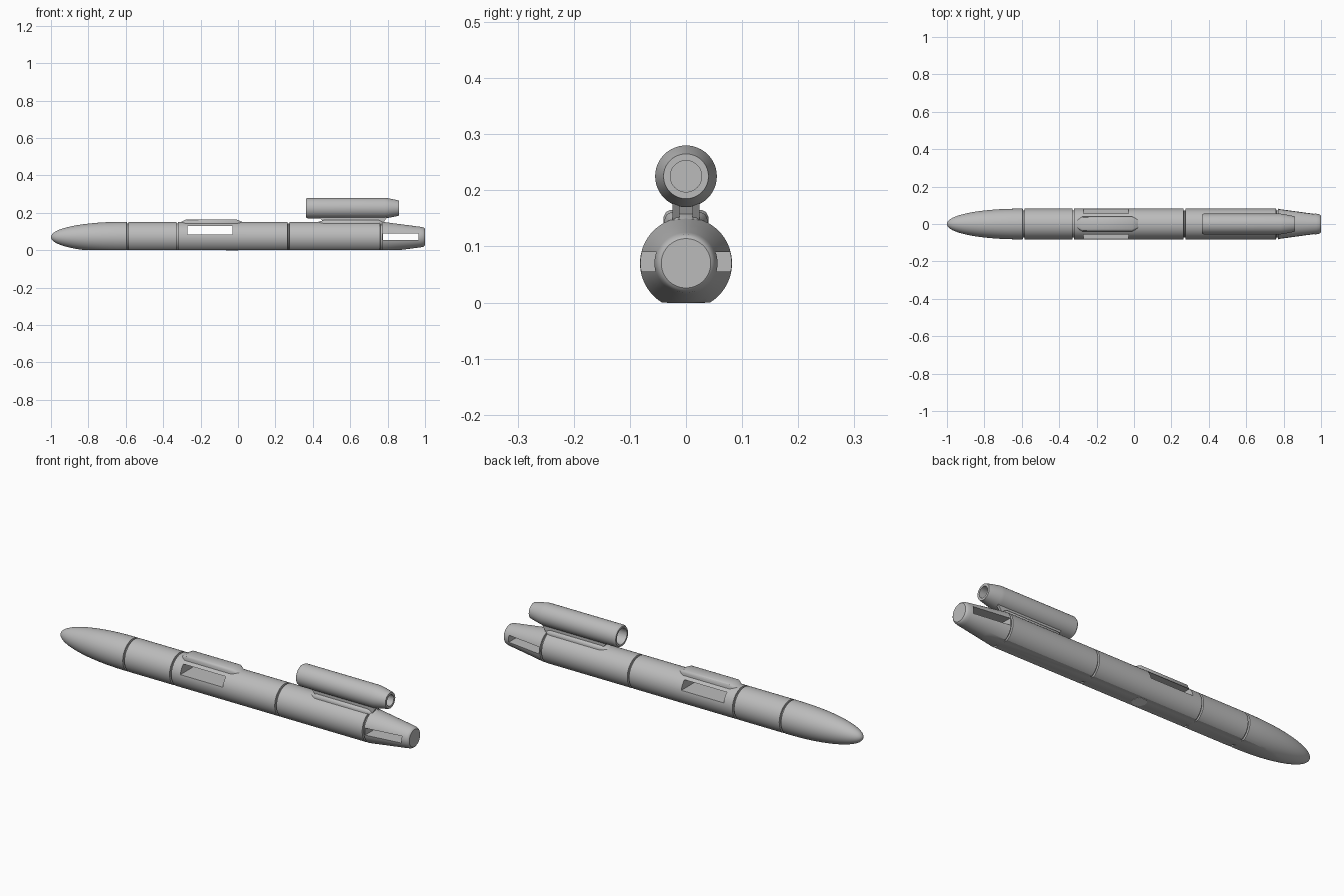
import bpy, bmesh, math

if "Cube" in bpy.data.objects:
    bpy.data.objects.remove(bpy.data.objects["Cube"])

AXIS_Z = 0.07
R = 0.082


def material(name, value):
    m = bpy.data.materials.new(name)
    m.diffuse_color = (value, value, value, 1)
    m.use_nodes = True
    m.node_tree.nodes["Principled BSDF"].inputs["Base Color"].default_value = m.diffuse_color
    return m


GREY = material("hull grey", 0.5)
WHITE = material("port white", 0.85)


def finish(name, bm, mat=GREY):
    bmesh.ops.recalc_face_normals(bm, faces=bm.faces[:])
    me = bpy.data.meshes.new(name)
    bm.to_mesh(me)
    bm.free()
    me.materials.append(mat)
    ob = bpy.data.objects.new(name, me)
    bpy.context.collection.objects.link(ob)
    return ob


def smooth(ob, angle=28):
    bpy.ops.object.select_all(action='DESELECT')
    ob.select_set(True)
    bpy.context.view_layer.objects.active = ob
    bpy.ops.object.shade_smooth_by_angle(angle=math.radians(angle))


def loft(name, rings):
    """Skin closed rings of points and cap both ends."""
    bm = bmesh.new()
    loops = [[bm.verts.new(p) for p in ring] for ring in rings]
    n = len(loops[0])
    for a, b in zip(loops, loops[1:]):
        for i in range(n):
            j = (i + 1) % n
            bm.faces.new((a[i], a[j], b[j], b[i]))
    bm.faces.new(loops[0])
    bm.faces.new(loops[-1])
    return finish(name, bm)


def lathe_x(name, profile, z, n=64):
    """Turn (x, radius) points about a lengthwise axis."""
    return loft(name, [[(x, r * math.sin(2 * math.pi * i / n),
                         z + r * math.cos(2 * math.pi * i / n))
                        for i in range(n)] for x, r in profile])


def box(name, x0, x1, y0, y1, z0, z1):
    return loft(name, [[(x, y0, z0), (x, y1, z0), (x, y1, z1), (x, y0, z1)]
                       for x in (x0, x1)])


def cut(ob, cutter):
    mod = ob.modifiers.new("cut", 'BOOLEAN')
    mod.operation = 'DIFFERENCE'
    mod.solver = 'EXACT'
    mod.object = cutter
    bpy.context.view_layer.objects.active = ob
    bpy.ops.object.modifier_apply(modifier=mod.name)
    bpy.data.objects.remove(cutter)


# hull: elliptical nose, straight body with panel grooves, tapered tail
profile = []
for i in range(1, 17):
    t = math.pi / 2 * i / 16
    if i == 1:
        profile.append((-0.9995, 0.004))
    profile.append((-0.61 - 0.39 * math.cos(t), R * math.sin(t) ** 0.95))
for gx in (-0.59, -0.325, 0.27, 0.765):
    profile += [(gx - 0.005, R), (gx - 0.004, R - 0.01),
                (gx + 0.004, R - 0.01), (gx + 0.005, R)]
profile += [(0.86, 0.07), (0.975, 0.055), (0.99, 0.052), (0.997, 0.048), (1.0, 0.044)]
hull = lathe_x("hull", profile, AXIS_Z)

# flat keel and the two pairs of side openings
cut(hull, box("keel_cutter", -1.2, 1.2, -0.3, 0.3, -0.2, 0.0))
cut(hull, box("mid_slot_cutter", -0.27, -0.03, -0.3, 0.3, 0.085, 0.13))
cut(hull, box("tail_slot_cutter", 0.775, 0.965, -0.3, 0.3, 0.055, 0.09))
smooth(hull)

# port on the keel
bm = bmesh.new()
bmesh.ops.create_circle(bm, cap_ends=True, segments=32, radius=0.034)
for v in bm.verts:
    v.co.x -= 0.03
ext = bmesh.ops.extrude_face_region(bm, geom=bm.faces[:])
for v in [g for g in ext["geom"] if isinstance(g, bmesh.types.BMVert)]:
    v.co.z += 0.003
bmesh.ops.translate(bm, verts=bm.verts[:], vec=(0, 0, -0.001))
finish("keel_port", bm, WHITE)


# dorsal fairing with rounded shoulders and tapered ends
def fairing_ring(x, half, top):
    pts = [(half, 0.135), (half, top - 0.012), (half * 0.9, top - 0.004),
           (half * 0.7, top)]
    pts += [(-y, z) for y, z in reversed(pts)]
    return [(x, y, z) for y, z in pts]


fairing = loft("dorsal_fairing", [fairing_ring(*s) for s in (
    (-0.305, 0.022, 0.150), (-0.275, 0.040, 0.165),
    (-0.01, 0.040, 0.165), (0.025, 0.022, 0.150))])
smooth(fairing, 35)

# pod with a recess in each end
pod = lathe_x("pod", [
    (0.385, 0.036), (0.363, 0.041), (0.363, 0.050), (0.372, 0.055),
    (0.785, 0.055), (0.80, 0.053), (0.85, 0.043), (0.862, 0.040),
    (0.862, 0.028), (0.80, 0.028)], 0.225, 48)
cut(pod, lathe_x("intake_cutter", [(0.30, 0.039), (0.45, 0.039)], 0.225, 48))
smooth(pod)

# pylon: two side rails over a lower web, sloping at both ends
for side, label in ((-1, "front"), (1, "back")):
    loft("pylon_rail_" + label, [[(0.47, y, 0.135), (0.43, y, 0.182),
                                  (0.80, y, 0.182), (0.77, y, 0.135)]
                                 for y in (side * 0.012, side * 0.024)])
loft("pylon_web", [[(0.48, y, 0.135), (0.46, y, 0.178), (0.77, y, 0.178),
                    (0.75, y, 0.135)] for y in (-0.012, 0.012)])

# saddle where the pylon meets the hull
saddle = loft("pylon_saddle", [fairing_ring(*s) for s in (
    (0.42, 0.020, 0.149), (0.46, 0.038, 0.161),
    (0.75, 0.038, 0.161), (0.79, 0.020, 0.149))])
smooth(saddle, 35)
